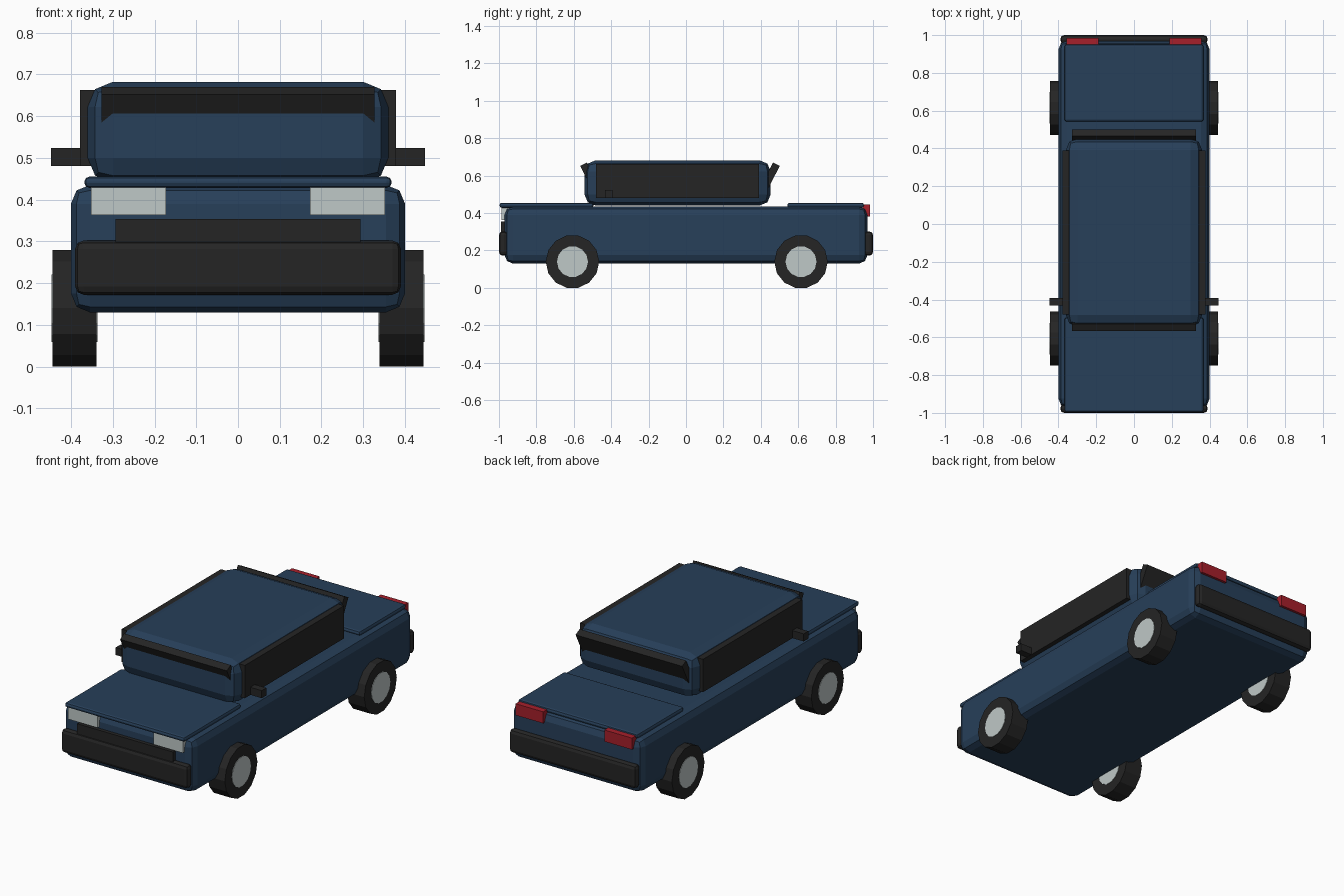
import bpy
from math import radians

default = bpy.data.objects.get("Cube")
if default:
    bpy.data.objects.remove(default, do_unlink=True)


def material(name, rgb):
    m = bpy.data.materials.new(name)
    m.use_nodes = True
    m.diffuse_color = (*rgb, 1)
    m.node_tree.nodes["Principled BSDF"].inputs["Base Color"].default_value = (*rgb, 1)
    return m


navy = material("navy paint", (0.02, 0.05, 0.1))
black = material("black trim", (0.018, 0.018, 0.018))
pale = material("pale grey", (0.52, 0.58, 0.57))
red = material("tail red", (0.38, 0.014, 0.024))


def finish(name, mat, bevel, segments=2):
    """Name and colour the active object; round its edges."""
    ob = bpy.context.object
    ob.name = name
    ob.data.materials.append(mat)
    if bevel:
        bpy.ops.object.transform_apply(location=False, rotation=False, scale=True)
        mod = ob.modifiers.new("rounded edges", 'BEVEL')
        mod.width = bevel
        mod.segments = segments
    return ob


def box(name, mat, x, y, z, bevel=0, segments=2):
    """Box given by its (low, high) range on each axis."""
    ranges = (x, y, z)
    bpy.ops.mesh.primitive_cube_add(size=1, location=[(a + b) / 2 for a, b in ranges])
    bpy.context.object.scale = [b - a for a, b in ranges]
    return finish(name, mat, bevel, segments)


def wheel_disc(name, mat, x, y, radius, width):
    bpy.ops.mesh.primitive_cylinder_add(vertices=14, radius=radius, depth=width,
                                        location=(x, y, 0.14), rotation=(0, radians(90), 0))
    finish(name, mat, 0)


def sloped_window(name, y, tilt):
    bpy.ops.mesh.primitive_cube_add(size=1, location=(0, y, 0.572),
                                    rotation=(radians(tilt), 0, 0))
    bpy.context.object.scale = (0.654, 0.04, 0.2)
    finish(name, black, 0)


# Bodywork
box("body", navy, (-0.4, 0.4), (-0.97, 0.97), (0.13, 0.435), 0.045)
box("cabin", navy, (-0.36, 0.36), (-0.543, 0.453), (0.44, 0.682), 0.06)
box("hood", navy, (-0.368, 0.368), (-0.997, -0.495), (0.428, 0.455), 0.012)
box("trunk_lid", navy, (-0.368, 0.368), (0.542, 0.952), (0.428, 0.455), 0.012)

# Windscreen and rear window lean outward at the top
sloped_window("windscreen", -0.503, 27)
sloped_window("rear_window", 0.438, -27)

# Bumpers and grille
box("front_bumper", black, (-0.39, 0.39), (-1, -0.953), (0.172, 0.302), 0.02)
box("rear_bumper", black, (-0.39, 0.39), (0.953, 1), (0.172, 0.302), 0.02)
box("grille", black, (-0.294, 0.294), (-0.99, -0.95), (0.23, 0.354))

# Parts repeated on both sides
for label, s in (("left", 1), ("right", -1)):
    def span(a, b):
        return tuple(sorted((s * a, s * b)))

    box(label + "_side_window", black, span(0.34, 0.378), (-0.48, 0.39), (0.48, 0.662))
    box(label + "_mirror", black, span(0.35, 0.448), (-0.432, -0.392), (0.481, 0.523))
    box(label + "_headlight", pale, span(0.172, 0.352), (-0.987, -0.95), (0.363, 0.429))
    box(label + "_taillight", red, span(0.188, 0.357), (0.945, 0.984), (0.382, 0.446))
    for end, y in (("front", -0.607), ("rear", 0.615)):
        wheel_disc(f"{label}_{end}_tire", black, s * 0.3915, y, 0.143, 0.105)
        wheel_disc(f"{label}_{end}_hub", pale, s * 0.3915, y, 0.083, 0.11)
